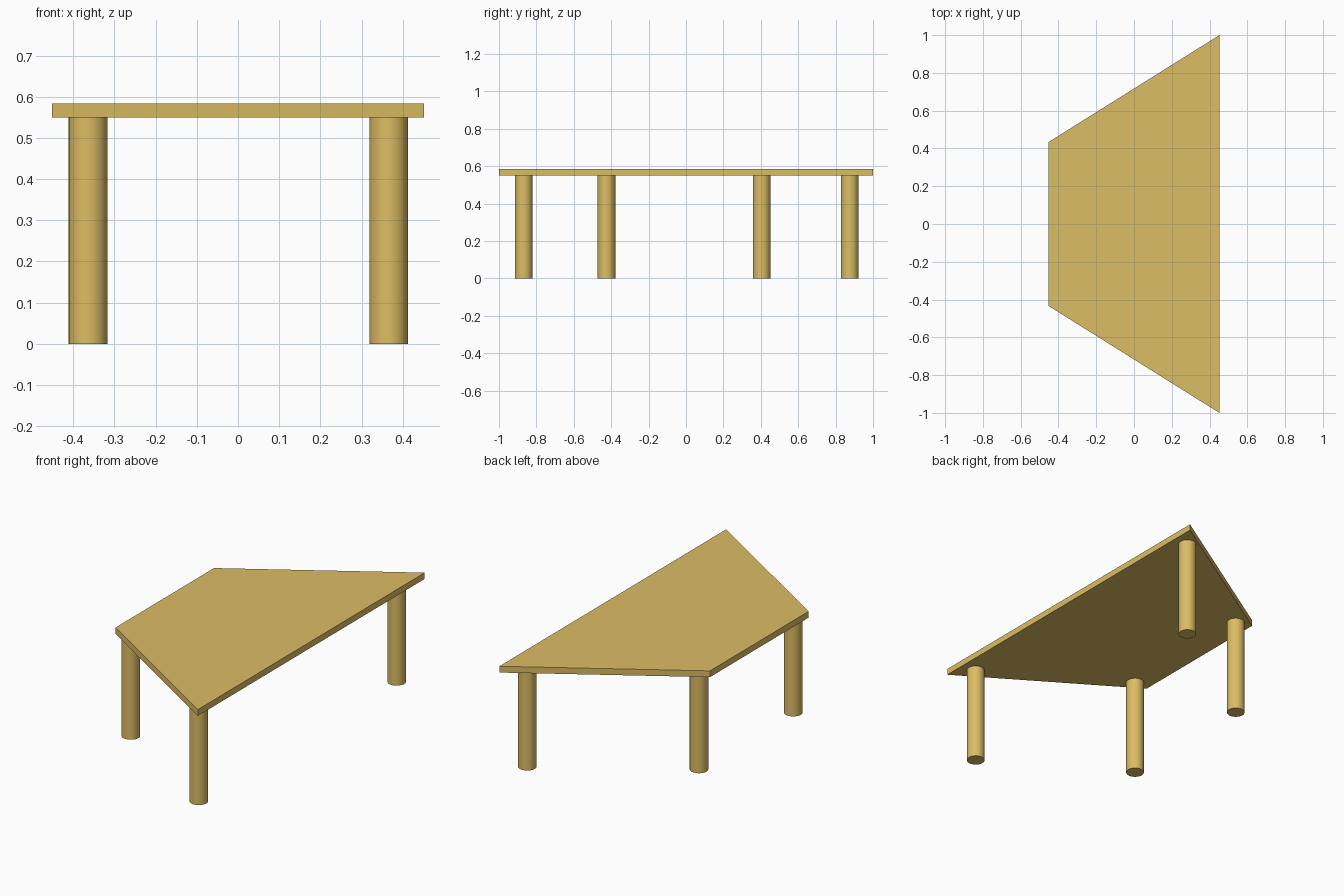
import bpy, bmesh, math

if "Cube" in bpy.data.objects:
    bpy.data.objects.remove(bpy.data.objects["Cube"])

LEG_H, TOP_Z = 0.549, 0.584
wood = bpy.data.materials.new("wood")
wood.diffuse_color = (0.72, 0.51, 0.13, 1)
wood.use_nodes = True
wood.node_tree.nodes["Principled BSDF"].inputs["Base Color"].default_value = wood.diffuse_color

# Trapezoid table top, extruded from its outline
outline = [(-0.452, -0.434), (0.452, -1.0), (0.452, 1.0), (-0.452, 0.434)]
bm = bmesh.new()
face = bm.faces.new([bm.verts.new((x, y, LEG_H)) for x, y in outline])
ext = bmesh.ops.extrude_face_region(bm, geom=[face])
for v in ext["geom"]:
    if isinstance(v, bmesh.types.BMVert):
        v.co.z = TOP_Z
bmesh.ops.recalc_face_normals(bm, faces=bm.faces)
mesh = bpy.data.meshes.new("table_top")
bm.to_mesh(mesh)
bm.free()
mesh.materials.append(wood)
top = bpy.data.objects.new("table_top", mesh)
bpy.context.collection.objects.link(top)

# Four round legs near the corners
legs = {
    "narrow_front_leg": (-0.364, -0.425),
    "narrow_back_leg": (-0.364, 0.405),
    "wide_front_leg": (0.366, -0.868),
    "wide_back_leg": (0.366, 0.876),
}
for name, (x, y) in legs.items():
    bpy.ops.mesh.primitive_cylinder_add(vertices=32, radius=0.047, depth=LEG_H,
                                        location=(x, y, LEG_H / 2))
    leg = bpy.context.object
    leg.name = name
    leg.data.materials.append(wood)
    bpy.ops.object.shade_smooth_by_angle(angle=math.radians(30))
